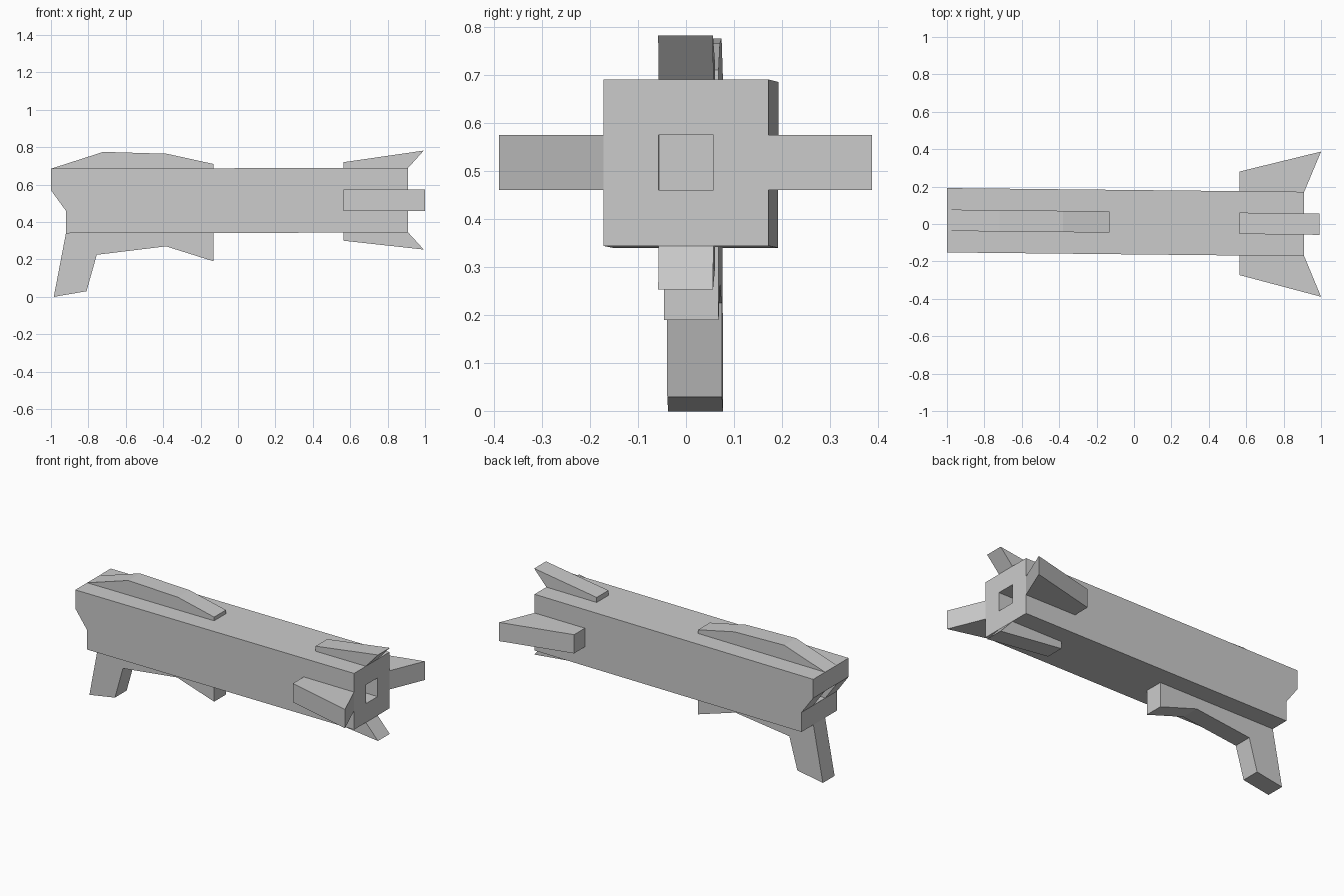
import bpy, bmesh

cube = bpy.data.objects.get("Cube")
if cube:
    bpy.data.objects.remove(cube, do_unlink=True)

grey = bpy.data.materials.new("plain grey")
grey.use_nodes = True
grey.diffuse_color = (0.6, 0.6, 0.6, 1)
grey.node_tree.nodes["Principled BSDF"].inputs["Base Color"].default_value = (0.6, 0.6, 0.6, 1)


def drift(x):
    """The body leans slightly towards +y at its -x end."""
    return 0.02 * (0.91 - x) / 1.91


def slab(name, profile, low, high, flat=False):
    """Extrude an (x, z) profile along y, or an (x, y) profile along z when flat."""
    bm = bmesh.new()
    rings = []
    for side in (low, high):
        if flat:
            ring = [bm.verts.new((x, y + drift(x), side)) for x, y in profile]
        else:
            ring = [bm.verts.new((x, side + drift(x), z)) for x, z in profile]
        rings.append(ring)
        bm.faces.new(ring)
    for i in range(len(profile)):
        j = (i + 1) % len(profile)
        bm.faces.new((rings[0][i], rings[0][j], rings[1][j], rings[1][i]))
    bmesh.ops.recalc_face_normals(bm, faces=bm.faces[:])
    mesh = bpy.data.meshes.new(name)
    bm.to_mesh(mesh)
    bm.free()
    mesh.materials.append(grey)
    obj = bpy.data.objects.new(name, mesh)
    bpy.context.collection.objects.link(obj)
    return obj


def box_profile(x0, x1, z0, z1):
    return [(x0, z0), (x1, z0), (x1, z1), (x0, z1)]


HALF = 0.057

# Main square body with a stepped -x end
body = slab("body", [(-1, 0.685), (-1, 0.57), (-0.92, 0.46), (-0.92, 0.34),
                     (0.91, 0.344), (0.91, 0.69)], -0.172, 0.172)

# Square recesses in both ends
for name, x0, x1, z0, z1 in (("muzzle_cutter", 0.7, 1.1, 0.46, 0.575),
                             ("rear_cutter", -1.1, -0.75, 0.462, 0.568)):
    cutter = slab(name, box_profile(x0, x1, z0, z1), -HALF, HALF)
    cutter.hide_render = True
    cutter.hide_viewport = True
    cutter.display_type = 'WIRE'
    cut = body.modifiers.new(name, 'BOOLEAN')
    cut.operation = 'DIFFERENCE'
    cut.solver = 'EXACT'
    cut.object = cutter

# Raised top rail
slab("top_rail", [(-1, 0.685), (-0.72, 0.775), (-0.38, 0.765), (-0.13, 0.71),
                  (-0.13, 0.66), (-0.95, 0.66)], -HALF, HALF)

# Rear grip joined to the front guard below the body
slab("grip", [(-0.917, 0.36), (-0.92, 0.34), (-0.985, 0), (-0.81, 0.03), (-0.755, 0.225),
              (-0.385, 0.27), (-0.13, 0.19), (-0.13, 0.36)], -HALF, HALF)

# Four flared fins around the +x end
slab("top_fin", [(0.565, 0.66), (0.565, 0.72), (0.993, 0.782), (0.91, 0.69), (0.89, 0.66)],
     -HALF, HALF)
slab("bottom_fin", [(0.565, 0.37), (0.565, 0.3), (0.993, 0.253), (0.91, 0.344), (0.89, 0.37)],
     -HALF, HALF)
for name, s in (("back_fin", 1), ("front_fin", -1)):
    outline = [(0.565, 0.14), (0.565, 0.277), (1, 0.388), (0.91, 0.172), (0.89, 0.14)]
    slab(name, [(x, s * y) for x, y in outline], 0.46, 0.575, flat=True)
